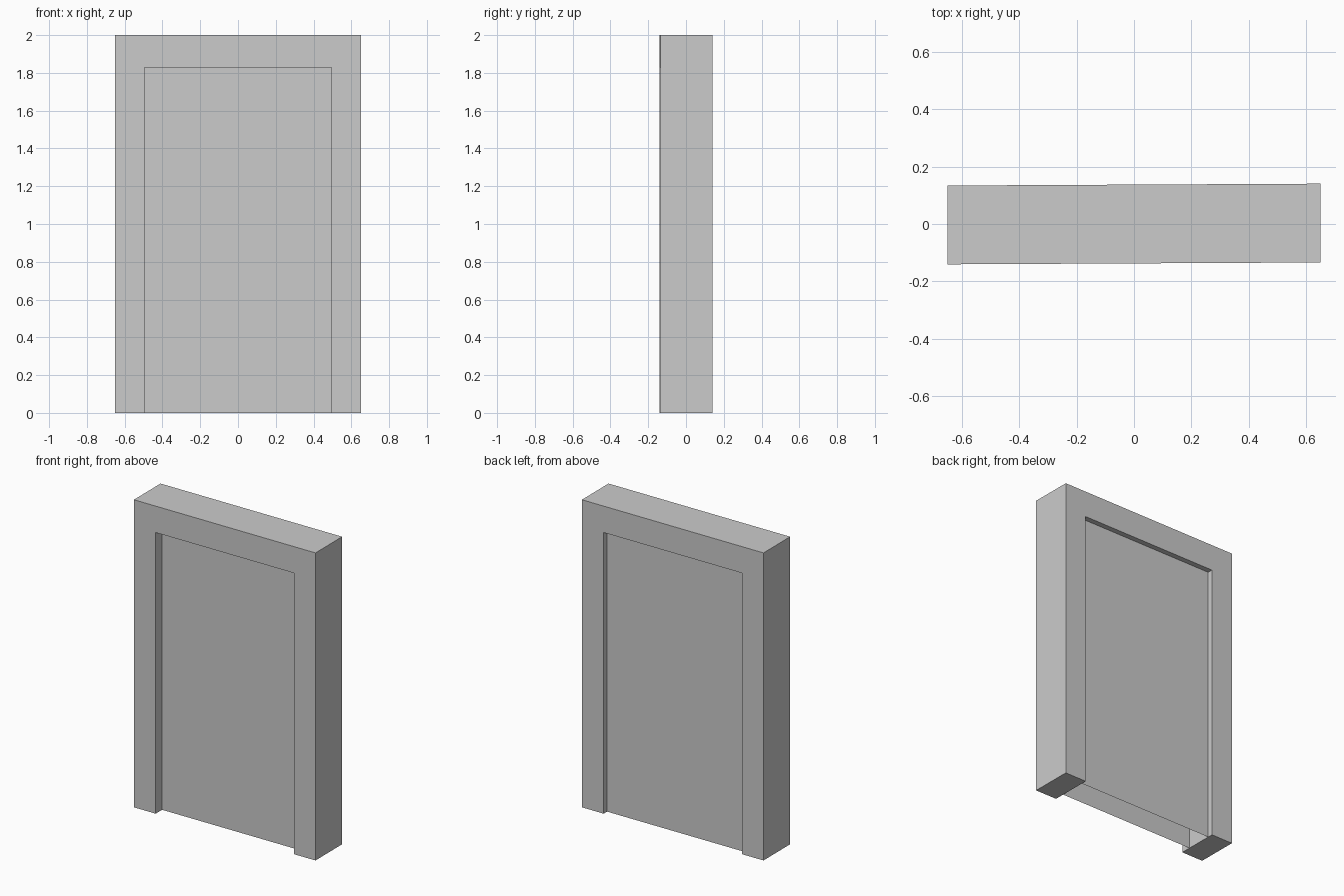
import bpy, bmesh

if "Cube" in bpy.data.objects:
    bpy.data.objects.remove(bpy.data.objects["Cube"])

W, H, D = 0.651, 2.0, 0.1375       # half width, height, half depth of the frame
OW, OH = 0.495, 1.828              # half width and height of the opening
TURN = 0.005                       # the whole model sits very slightly turned


def add_object(name, bm):
    mesh = bpy.data.meshes.new(name)
    bm.to_mesh(mesh)
    bm.free()
    obj = bpy.data.objects.new(name, mesh)
    obj.rotation_euler.z = TURN
    bpy.context.collection.objects.link(obj)
    return obj


# Door frame: upside-down U profile extruded from front to back
bm = bmesh.new()
outline = [(-W, 0), (-OW, 0), (-OW, OH), (OW, OH), (OW, 0), (W, 0), (W, H), (-W, H)]
face = bm.faces.new([bm.verts.new((x, -D, z)) for x, z in outline])
result = bmesh.ops.extrude_face_region(bm, geom=[face])
moved = [v for v in result["geom"] if isinstance(v, bmesh.types.BMVert)]
bmesh.ops.translate(bm, verts=moved, vec=(0, 2 * D, 0))
bmesh.ops.recalc_face_normals(bm, faces=bm.faces)
add_object("door_frame", bm)


# Door skins: two thin sheets with an open hollow between them
def door_skin(name, y, facing):
    bm = bmesh.new()
    corners = [(-OW, 0), (OW, 0), (OW, OH), (-OW, OH)][::-facing]
    bm.faces.new([bm.verts.new((x, y, z)) for x, z in corners])
    return add_object(name, bm)


door_skin("door_front", -D + 0.066, -1)
door_skin("door_back", D - 0.035, 1)
